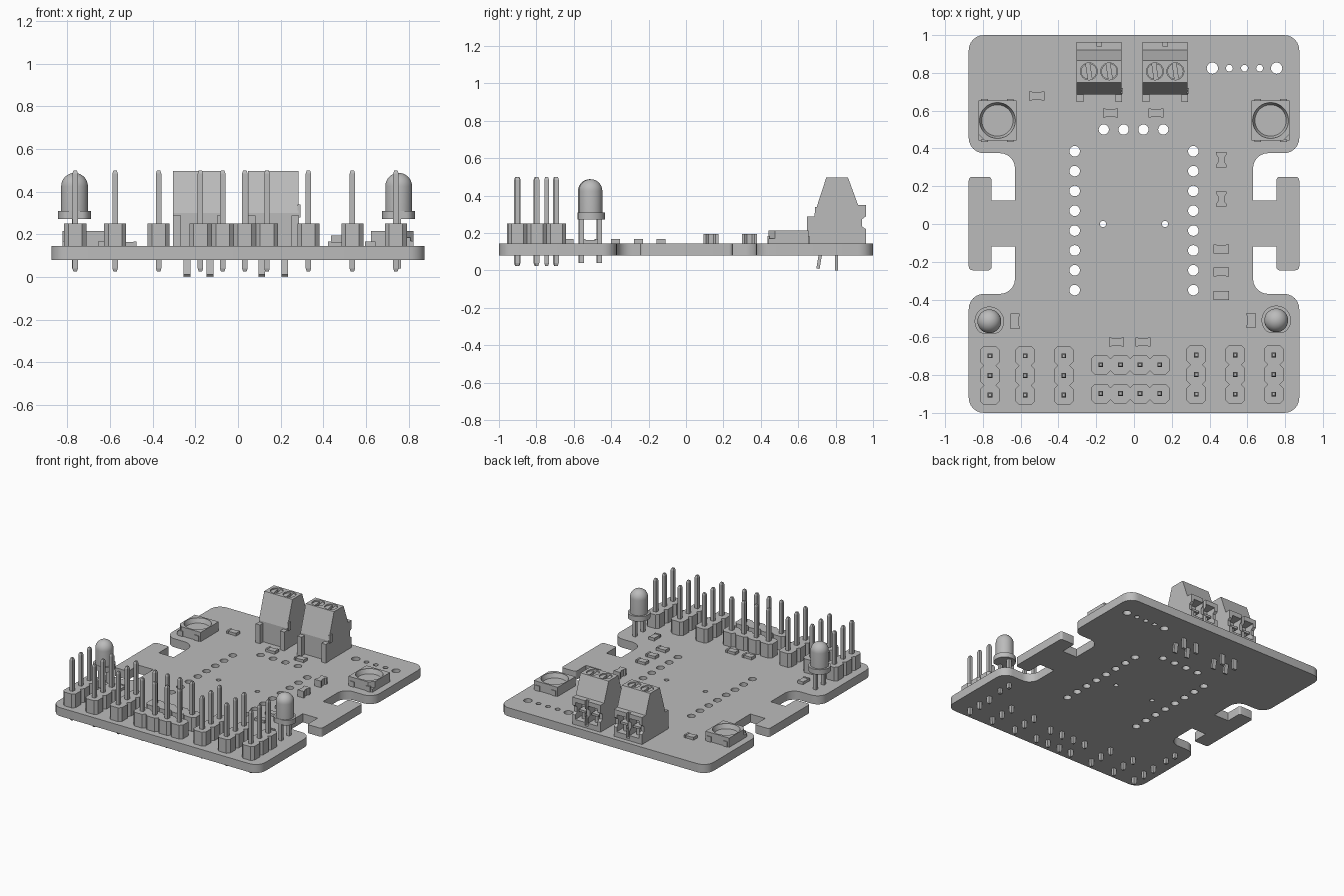
import bpy, bmesh, math
from mathutils import Vector, Matrix

cube = bpy.data.objects.get("Cube")
if cube:
    bpy.data.objects.remove(cube, do_unlink=True)

GREY = (0.5, 0.5, 0.5, 1.0)
grey = bpy.data.materials.new("plain_grey")
grey.use_nodes = True
grey.diffuse_color = GREY
grey.node_tree.nodes["Principled BSDF"].inputs["Base Color"].default_value = GREY

BOTTOM, TOP = 0.08, 0.145   # circuit board faces
smooth_parts = []


def finish(name, bm, loc=(0, 0, 0)):
    bmesh.ops.recalc_face_normals(bm, faces=bm.faces[:])
    mesh = bpy.data.meshes.new(name)
    bm.to_mesh(mesh)
    bm.free()
    mesh.materials.append(grey)
    obj = bpy.data.objects.new(name, mesh)
    obj.location = loc
    bpy.context.collection.objects.link(obj)
    return obj


def circle(x, y, r, n=20):
    return [(x + r * math.cos(math.tau * i / n), y + r * math.sin(math.tau * i / n)) for i in range(n)]


def prism(name, outline, z0, z1, holes=(), loc=(0, 0, 0), along_x=False):
    """Extrude an outline with optional holes; along_x reads it as (y, z)."""
    bm = bmesh.new()
    caps = ([], [])
    for ring in [outline, *holes]:
        loops = []
        for z, edges in zip((z0, z1), caps):
            vs = [bm.verts.new((x, y, z)) for x, y in ring]
            edges += [bm.edges.new((vs[i - 1], vs[i])) for i in range(len(vs))]
            loops.append(vs)
        a, b = loops
        for i in range(len(a)):
            bm.faces.new((a[i - 1], a[i], b[i], b[i - 1]))
    for edges in caps:
        bmesh.ops.triangle_fill(bm, edges=edges, use_beauty=True, normal=(0, 0, 1))
    if along_x:
        for v in bm.verts:
            v.co = (v.co.z, v.co.x, v.co.y)
    return finish(name, bm, loc)


def add_box(bm, x, y, z):
    size = [b - a for a, b in (x, y, z)]
    mid = [(a + b) / 2 for a, b in (x, y, z)]
    bmesh.ops.create_cube(bm, size=1, matrix=Matrix.Translation(mid) @ Matrix.Diagonal((*size, 1)))


def boxes(name, specs, loc=(0, 0, 0)):
    bm = bmesh.new()
    for spec in specs:
        add_box(bm, *spec)
    return finish(name, bm, loc)


def lathe(name, profile, n, loc, flat=None):
    """Revolve (radius, z) points; flat trims the front side."""
    bm = bmesh.new()
    rings = []
    for r, z in profile:
        if r == 0:
            rings.append([bm.verts.new((0, 0, z))] * n)
            continue
        ring = []
        for i in range(n):
            t = math.tau * (i + 0.5) / n
            y = r * math.sin(t)
            ring.append(bm.verts.new((r * math.cos(t), y if flat is None else max(y, flat), z)))
        rings.append(ring)
    for a, b in zip(rings, rings[1:]):
        for i in range(n):
            bm.faces.new(list(dict.fromkeys((a[i - 1], a[i], b[i], b[i - 1]))))
    return finish(name, bm, loc)


def fillet(corners, steps=6):
    """Round each (x, y, radius) corner of a right-angled outline."""
    pts = []
    for i, (x, y, r) in enumerate(corners):
        p = Vector((x, y))
        if r == 0:
            pts.append((x, y))
            continue
        a = (Vector(corners[i - 1][:2]) - p).normalized() * r
        b = (Vector(corners[(i + 1) % len(corners)][:2]) - p).normalized() * r
        for k in range(steps + 1):
            t = math.pi / 2 * k / steps
            pts.append(tuple(p + a * (1 - math.sin(t)) + b * (1 - math.cos(t))))
    return pts


# Circuit board with side tabs and drilled holes
half = [(0.875, 1, 0.08), (0.875, 0.375, 0.08), (0.63, 0.375, 0.08), (0.63, 0.125, 0),
        (0.755, 0.125, 0), (0.755, 0.25, 0.015), (0.875, 0.25, 0.02), (0.875, -0.245, 0.02),
        (0.755, -0.245, 0.015), (0.755, -0.12, 0), (0.63, -0.12, 0), (0.63, -0.37, 0.08),
        (0.875, -0.37, 0.08), (0.875, -1, 0.08)]
outline = fillet(half + [(-x, y, r) for x, y, r in reversed(half)])
holes = [circle(s * 0.314, 0.385 - 0.105 * i, 0.028) for s in (-1, 1) for i in range(8)]
holes += [circle(-0.16 + 0.105 * i, 0.5, 0.027) for i in range(4)]
holes += [circle(s * 0.164, 0, 0.017) for s in (-1, 1)]
holes += [circle(x, 0.825, 0.03) for x in (0.415, 0.755)]
holes += [circle(x, 0.825, 0.018) for x in (0.505, 0.585, 0.665)]
smooth_parts.append(prism("circuit_board", outline, BOTTOM, TOP, holes))

# Pin headers: chamfered cells with pointed square pins
PITCH, W, C = 0.104, 0.052, 0.02


def header(name, x, y, count, vertical):
    side = []
    for i in range(count):
        start = (i - count / 2) * PITCH
        side += [(start, W - C), (start + C, W), (start + PITCH - C, W)]
    side.append((count / 2 * PITCH, W - C))
    ring = side + [(u, -v) for u, v in reversed(side)]
    if vertical:
        ring = [(v, u) for u, v in ring]
    prism(name + "_base", ring, TOP, 0.25, loc=(x, y, 0))
    for i in range(count):
        d = (i - (count - 1) / 2) * PITCH
        at = (x, y + d, 0) if vertical else (x + d, y, 0)
        lathe(name + "_pin", [(0, 0.025), (0.011, 0.025), (0.018, 0.04), (0.018, 0.485),
                              (0.011, 0.5), (0, 0.5)], 4, at)


for x in (-0.763, -0.576, -0.372, 0.33, 0.536, 0.74):
    header("three_pin_header", x, -0.802 if x < 0 else -0.797, 3, True)
for y in (-0.745, -0.898):
    header("four_pin_header", -0.02, y, 4, False)

# Domed lamps standing on two legs
for x, y in ((-0.766, -0.515), (0.753, -0.51)):
    dome = [(0.063 * math.cos(t), 0.425 + 0.063 * math.sin(t))
            for t in [math.pi / 2 * k / 8 for k in range(8)]]
    smooth_parts.append(lathe("lamp_bulb", [(0, 0.272), (0.078, 0.272), (0.078, 0.31), (0.063, 0.31),
                                            *dome, (0, 0.488)], 32, (x, y, 0), flat=-0.064))
    boxes("lamp_legs", [((-0.012, 0.012), (d - 0.012, d + 0.012), (0.04, 0.275))
                        for d in (-0.048, 0.048)], (x, y, 0))

# Square surface lights with a round, tapered recess
for s in (-1, 1):
    x, y = s * 0.723, 0.548
    hx, hy, c = 0.1, 0.107, 0.035
    ring = [(-hx, hy), (hx, hy), (hx, -hy), (-hx, -hy)]
    cut = [(hx * s, -hy + c), (hx * s - c * s, -hy)]
    ring[2 if s > 0 else 3:3 if s > 0 else 4] = cut if s > 0 else cut[::-1]
    prism("light_base", [(-hx, hy), (hx, hy), (hx, -hy), (-hx, -hy)], TOP, 0.17, loc=(x, y, 0))
    prism("light_frame", ring, 0.17, 0.215, [circle(0, 0, 0.095, 32)], loc=(x, y, 0))
    smooth_parts.append(lathe("light_recess", [(0.0965, 0.2145), (0.083, 0.18), (0, 0.18)], 32, (x, y, 0)))
    boxes("light_contacts", [((d - 0.018, d + 0.018), (e - 0.006, e + 0.006), (TOP, 0.185))
                             for d in (-0.068, 0.068) for e in (-hy, hy)], (x, y, 0))

# Small chip resistors with end caps
chips = [(-0.515, 0.678, 0), (-0.125, 0.588, 0), (0.117, 0.588, 0), (0.462, -0.133, 0), (0.462, -0.253, 0),
         (0.462, -0.378, 0), (-0.631, -0.515, 1), (0.62, -0.51, 1), (-0.092, -0.625, 0), (0.048, -0.625, 0)]
for x, y, turned in chips:
    chip = boxes("chip_resistor", [((-0.03, 0.03), (-0.022, 0.022), (TOP, 0.164)),
                                   ((-0.04, -0.026), (-0.024, 0.024), (TOP, 0.167)),
                                   ((0.026, 0.04), (-0.024, 0.024), (TOP, 0.167))], (x, y, 0))
    chip.rotation_euler.z = turned * math.pi / 2

# Waisted capacitors
waist = [(0.027, 0.04), (0.027, 0.026), (0.018, 0.014), (0.018, -0.014), (0.027, -0.026), (0.027, -0.04)]
for y in (0.34, 0.133):
    prism("chip_capacitor", waist + [(-u, v) for u, v in reversed(waist)], TOP, 0.195, loc=(0.462, y, 0))

# Screw terminal blocks
profile = [(0.686, TOP), (0.686, 0.3), (0.75, 0.497), (0.866, 0.497), (0.92, 0.35), (0.963, 0.35),
           (0.963, 0.29), (0.942, 0.275), (0.942, 0.235), (0.963, 0.22), (0.963, TOP)]
for x in (-0.185, 0.165):
    body = prism("terminal_body", profile, -0.119, 0.119, loc=(x, 0, 0), along_x=True)
    # Wire openings, centre notch and screw wells
    bm = bmesh.new()
    for d in (-0.054, 0.054):
        add_box(bm, (d - 0.04, d + 0.04), (0.88, 1), (0.185, 0.315))
        bmesh.ops.create_cone(bm, cap_ends=True, segments=24, radius1=0.045, radius2=0.045, depth=0.08,
                              matrix=Matrix.Translation((d, 0.808, 0.51)))
    add_box(bm, (-0.012, 0.012), (0.94, 1), (0.16, 0.4))
    cutter = finish("terminal_cutter", bm, (x, 0, 0))
    cutter.hide_render = True
    mod = body.modifiers.new("openings", 'BOOLEAN')
    mod.operation, mod.solver, mod.object = 'DIFFERENCE', 'EXACT', cutter
    bpy.context.view_layer.objects.active = body
    bpy.ops.object.modifier_apply(modifier=mod.name)
    bpy.data.objects.remove(cutter, do_unlink=True)
    boxes("terminal_front_posts", [((d - 0.018, d + 0.018), (0.647, 0.69), (TOP, 0.288))
                                   for d in (-0.101, 0.104)], (x, 0, 0))
    boxes("terminal_side_rib", [((0.115, 0.127), (0.69, 0.72), (0.28, 0.34))], (x, 0, 0))
    for d in (-0.054, 0.054):
        boxes("wire_clamp", [((-0.03, 0.03), (0.878, 0.935), (0.24, 0.256)),
                             ((-0.012, 0.012), (0.878, 0.92), (0.18, 0.25))], (x + d, 0, 0))
        # Slotted screw made of two half discs
        for turn in (0, math.pi):
            arc = [math.radians(a) + turn + 0.15 for a in range(-76, 77, 8)]
            prism("screw_half", [(0.042 * math.cos(t), 0.042 * math.sin(t)) for t in arc],
                  0.465, 0.488, loc=(x + d, 0.808, 0))
        # Straight and bent solder tails
        boxes("straight_tail", [((-0.016, 0.016), (0.796, 0.814), (0, 0.1))], (x + d, 0, 0))
        prism("bent_tail", [(0.697, 0.012), (0.714, 0.008), (0.73, 0.1), (0.712, 0.1)],
              -0.016, 0.016, loc=(x + d, 0, 0), along_x=True)

# Smooth the round parts, keeping their edges sharp
bpy.ops.object.select_all(action='DESELECT')
for obj in smooth_parts:
    obj.select_set(True)
bpy.context.view_layer.objects.active = smooth_parts[0]
bpy.ops.object.shade_smooth_by_angle(angle=math.radians(35))
